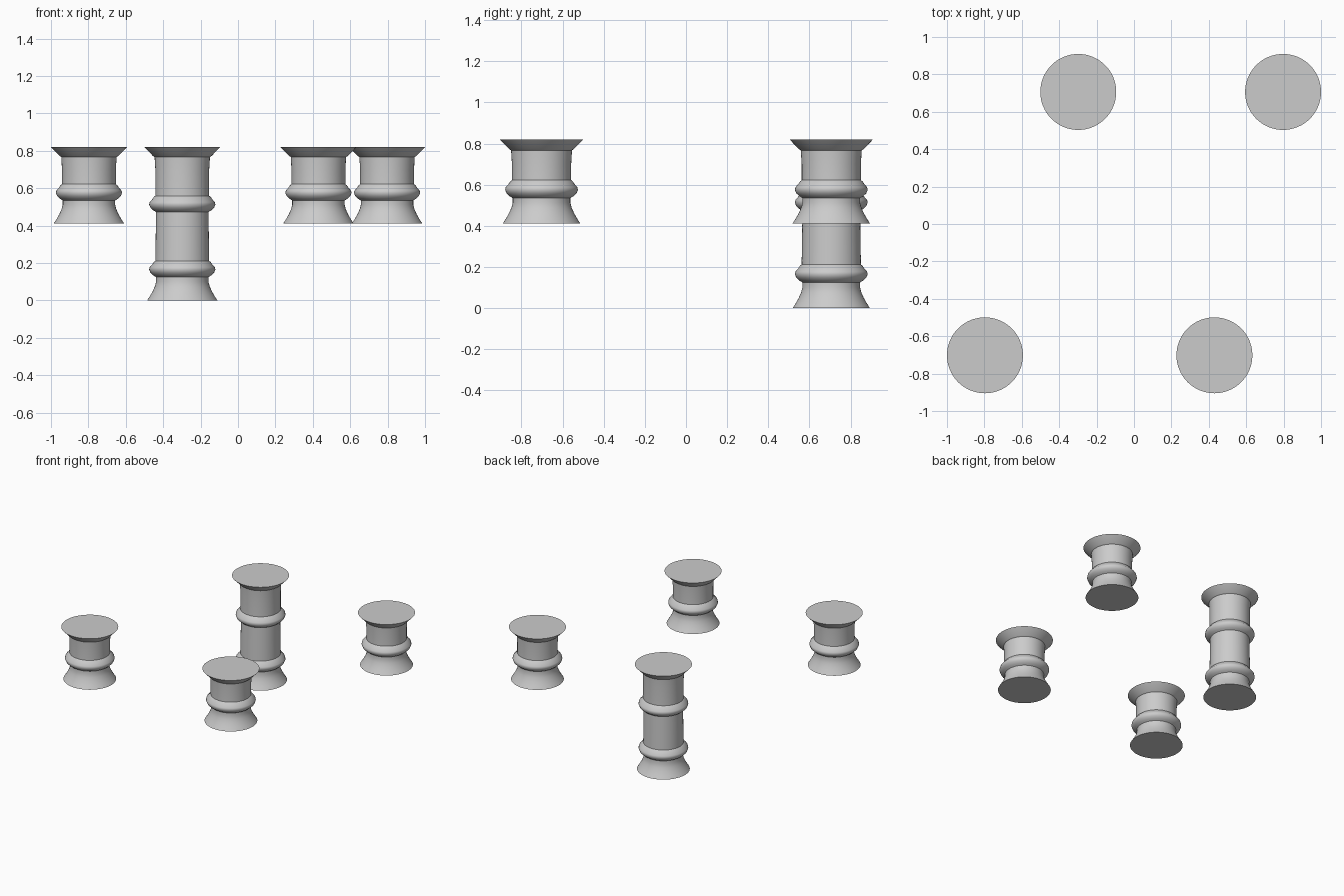
import bpy, bmesh, math

cube = bpy.data.objects.get("Cube")
if cube:
    bpy.data.objects.remove(cube, do_unlink=True)

stone = bpy.data.materials.new("pale_stone")
stone.use_nodes = True
GREY = (0.6, 0.6, 0.6, 1)
stone.diffuse_color = GREY
stone.node_tree.nodes["Principled BSDF"].inputs["Base Color"].default_value = GREY

SEGMENTS = 64
TOP = 0.82
SHAFT = 0.144


def ring(z):
    """Rounded collar around the shaft, centred on height z."""
    return [(SHAFT - 0.004, z - 0.045), (0.155, z - 0.036), (0.17, z - 0.022),
            (0.177, z - 0.005), (0.174, z + 0.008), (0.16, z + 0.024),
            (0.152, z + 0.036), (SHAFT, z + 0.042)]


def column(name, x, y, base, rings):
    # flared foot, collars along the shaft, then flared cap
    profile = [(0.188, base), (0.172, base + 0.025), (0.158, base + 0.05),
               (0.147, base + 0.075), (0.14, base + 0.1)]
    for z in rings:
        profile += ring(z)
    profile += [(SHAFT, TOP - 0.12), (0.148, TOP - 0.053),
                (0.156, TOP - 0.048), (0.203, TOP)]

    bm = bmesh.new()
    loops = []
    for r, z in profile:
        angles = [math.tau * i / SEGMENTS for i in range(SEGMENTS)]
        loops.append([bm.verts.new((r * math.cos(a), r * math.sin(a), z)) for a in angles])
    for low, high in zip(loops, loops[1:]):
        for i in range(SEGMENTS):
            j = (i + 1) % SEGMENTS
            bm.faces.new((low[i], low[j], high[j], high[i]))
    bm.faces.new(loops[0][::-1])
    bm.faces.new(loops[-1])

    mesh = bpy.data.meshes.new(name)
    bm.to_mesh(mesh)
    bm.free()
    mesh.materials.append(stone)
    obj = bpy.data.objects.new(name, mesh)
    obj.location = (x, y, 0)
    bpy.context.collection.objects.link(obj)
    bpy.ops.object.select_all(action="DESELECT")
    obj.select_set(True)
    bpy.context.view_layer.objects.active = obj
    bpy.ops.object.shade_smooth_by_angle(angle=math.radians(40))


# One tall column and three short ones, sharing the same cap height
column("tall_column_back_right", -0.298, 0.706, 0.0, [0.17, 0.518])
column("short_column_back_left", 0.797, 0.706, 0.412, [0.58])
column("short_column_front_right", -0.797, -0.702, 0.412, [0.58])
column("short_column_front_left", 0.43, -0.702, 0.412, [0.58])
